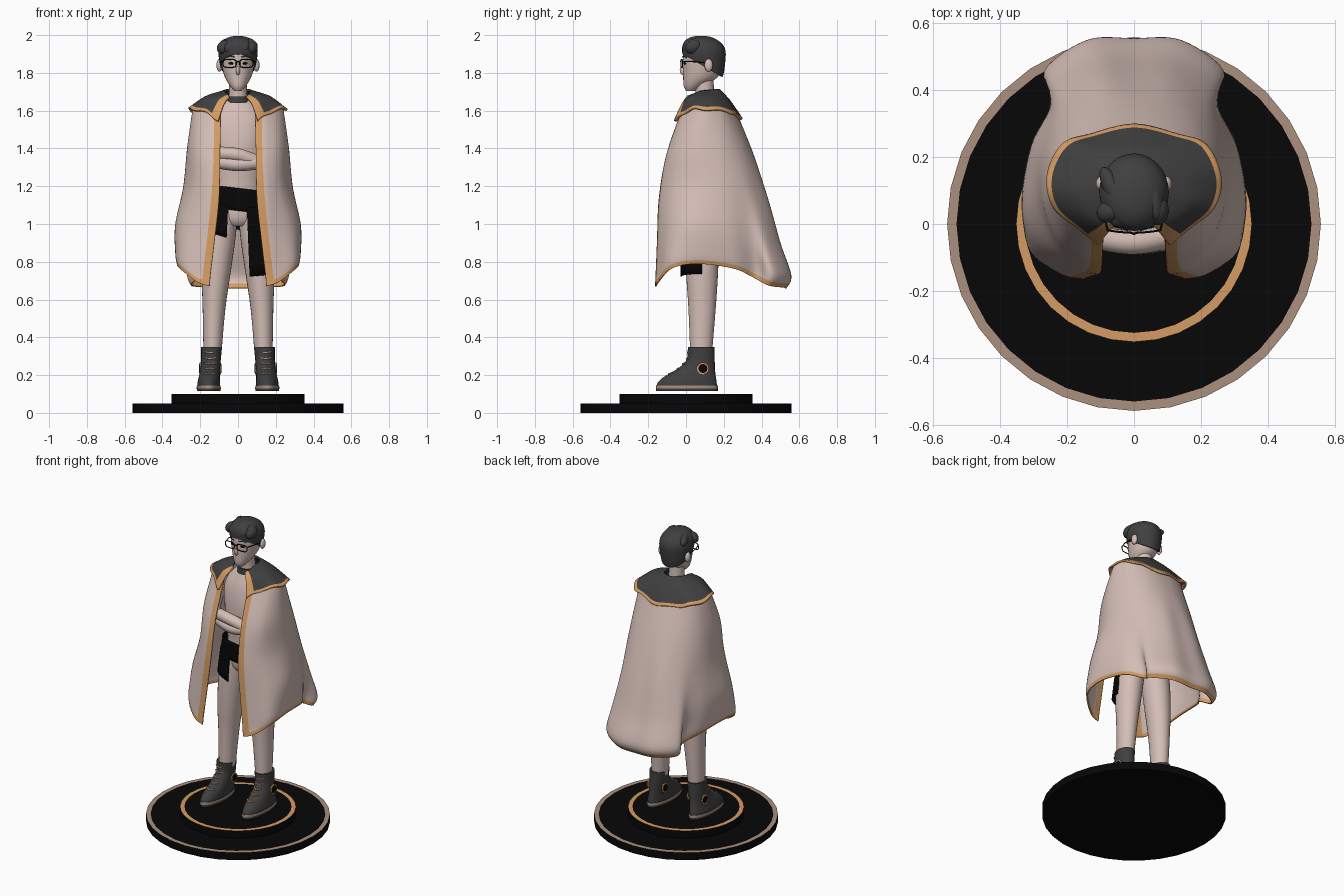
import bpy, bmesh, math
from mathutils import Vector

if "Cube" in bpy.data.objects:
    bpy.data.objects.remove(bpy.data.objects["Cube"])


def colour(name, r, g, b):
    m = bpy.data.materials.new(name)
    m.diffuse_color = (r, g, b, 1)
    m.use_nodes = True
    m.node_tree.nodes["Principled BSDF"].inputs["Base Color"].default_value = m.diffuse_color
    return m


CLOTH = colour("pale rose", 0.66, 0.515, 0.47)
DARK = colour("charcoal", 0.05, 0.05, 0.052)
BLACK = colour("black", 0.002, 0.002, 0.002)
ORANGE = colour("amber trim", 0.66, 0.33, 0.125)
TAUPE = colour("taupe", 0.40, 0.28, 0.205)


def spline(pts, k):
    """Catmull-Rom through tuples of any length, k steps per span."""
    if k == 1:
        return [tuple(p) for p in pts]
    out, n = [], len(pts)
    for i in range(n - 1):
        a, b, c, d = pts[max(i - 1, 0)], pts[i], pts[i + 1], pts[min(i + 2, n - 1)]
        for j in range(k):
            t = j / k
            out.append(tuple(0.5 * (2 * q + (r - p) * t + (2 * p - 5 * q + 4 * r - s) * t * t
                                    + (3 * q - p - 3 * r + s) * t ** 3)
                             for p, q, r, s in zip(a, b, c, d)))
    return out + [tuple(pts[-1])]


def grid(name, rows, mats, rule=None, closed=False, caps=False, angle=40, thick=0):
    """Skin a list of point rows; rule(row, column) picks the material."""
    bm = bmesh.new()
    vs = [[bm.verts.new(p) for p in r] for r in rows]
    n = len(rows[0])
    for i in range(len(rows) - 1):
        for j in range(n if closed else n - 1):
            k = (j + 1) % n
            f = bm.faces.new((vs[i][j], vs[i][k], vs[i + 1][k], vs[i + 1][j]))
            f.material_index = rule(i, j) if rule else 0
    if caps:
        bm.faces.new(vs[0])
        bm.faces.new(vs[-1])
    bmesh.ops.recalc_face_normals(bm, faces=bm.faces)
    me = bpy.data.meshes.new(name)
    bm.to_mesh(me)
    bm.free()
    for m in mats:
        me.materials.append(m)
    me.shade_smooth()
    me.set_sharp_from_angle(angle=math.radians(angle))
    ob = bpy.data.objects.new(name, me)
    bpy.context.collection.objects.link(ob)
    if thick:
        mod = ob.modifiers.new("thickness", "SOLIDIFY")
        mod.thickness, mod.offset = thick, 0
    return ob


def tube(name, rings, mats, k=4, n=28, rule=None, angle=40):
    """Stack of ellipses (x, y, z, rx, ry)."""
    rows = [[(x + rx * math.cos(2 * math.pi * j / n), y + ry * math.sin(2 * math.pi * j / n), z)
             for j in range(n)] for x, y, z, rx, ry in spline(rings, k)]
    return grid(name, rows, mats, rule, closed=True, caps=True, angle=angle)


def wire(name, pts, radius, mat, k=1, cyclic=False, res=3):
    cu = bpy.data.curves.new(name, "CURVE")
    cu.dimensions, cu.bevel_depth, cu.bevel_resolution, cu.use_fill_caps = "3D", radius, res, True
    path = spline(pts, k)
    sp = cu.splines.new("POLY")
    sp.points.add(len(path) - 1)
    for p, q in zip(sp.points, path):
        p.co = (*q, 1)
    sp.use_cyclic_u = cyclic
    cu.materials.append(mat)
    ob = bpy.data.objects.new(name, cu)
    bpy.context.collection.objects.link(ob)
    bpy.ops.object.select_all(action="DESELECT")
    ob.select_set(True)
    bpy.context.view_layer.objects.active = ob
    bpy.ops.object.convert(target="MESH")


def blob(name, loc, size, mat, rot=(0, 0, 0)):
    bpy.ops.mesh.primitive_uv_sphere_add(segments=20, ring_count=12, radius=1, location=loc, rotation=rot)
    ob = bpy.context.object
    ob.name, ob.scale = name, size
    ob.data.materials.append(mat)
    ob.data.shade_smooth()


def mirrored(half):
    return list(half) + [(-p[0], *p[1:]) for p in reversed(half[:-1])]


# Round two-step base with painted rings
tube("base", [(0, 0, z, r, r) for z, r in
              [(0, .558), (.05, .558), (.05, .53), (.05, .352), (.10, .352), (.10, .325)]],
     [BLACK, TAUPE, ORANGE], k=1, n=32, rule=lambda i, j: {1: 1, 4: 2}.get(i, 0), angle=30)

# Body
tube("torso", [(0, .085, .99, .08, .06), (0, .085, 1.04, .13, .085), (0, .08, 1.2, .12, .08),
               (0, .08, 1.4, .14, .095), (0, .09, 1.54, .15, .085), (0, .1, 1.63, .10, .06),
               (0, .1, 1.66, .05, .045)], [CLOTH])
tube("neck", [(0, .1, 1.6, .06, .055), (0, .1, 1.68, .048, .05), (0, .095, 1.77, .048, .05)], [CLOTH])
tube("shirt_collar", [(0, .095, 1.64, .062, .06), (0, .095, 1.675, .054, .056)], [DARK])
for s in (-1, 1):
    tube("leg", [(s * .075, .085, 1.1, .072, .085), (s * .095, .085, .95, .085, .09),
                 (s * .115, .085, .75, .077, .085), (s * .127, .085, .55, .06, .072),
                 (s * .135, .08, .32, .048, .058)], [CLOTH])
    # Crossed arms, one above the other
    z = 1.365 if s > 0 else 1.315
    wire("folded_arm", [(s * .16, .09, 1.55), (s * .20, .07, 1.43), (s * .195, .03, 1.34),
                        (s * .11, -.03, 1.33), (0, -.055, z), (-s * .11, -.04, z + .01)],
         .036, CLOTH, k=6, res=5)


# Hip wrap: waist band with one short and one long hanging panel
def wrap(name, a0, a1, top, low, slope=.12):
    rows = []
    for i in range(7):
        row = []
        for j in range(33):
            a = math.radians(a0 + (a1 - a0) * j / 32)
            z = top + (low - top) * i / 6
            f = (1.2 - z) / .5
            c, d = math.cos(a), math.sin(a)
            x = (.14 + .065 * f) * math.copysign(abs(d) ** .8, d)
            row.append((x, .085 - (.098 + .016 * f) * math.copysign(abs(c) ** .6, c), z - slope * x))
        rows.append(row)
    grid(name, rows, [BLACK], thick=.006)


wrap("waist_band", -180, 180, 1.19, 1.07)
wrap("long_hip_panel", 13, 90, 1.08, .715, -.1)
wrap("short_hip_panel", -90, -15, 1.08, .91, .3)
wrap("seat_panel", 90, 270, 1.08, .97)

# Cape: half cross-sections from front edge round to the back centre
top = [1.60, 1.61, 1.615, 1.62, 1.62, 1.615, 1.61, 1.605, 1.60]
hem = [.67, .695, .765, .79, .765, .715, .675, .665, .66]
levels = [
    (0, [(.09, -.02), (.15, .0), (.21, .05), (.235, .11), (.215, .17), (.18, .21), (.12, .24), (.06, .255), (0, .26)]),
    (.25, [(.095, -.10), (.15, -.09), (.22, -.04), (.262, .06), (.255, .17), (.22, .25), (.16, .31), (.08, .345),
           (0, .355)]),
    (.5, [(.10, -.14), (.165, -.125), (.235, -.06), (.28, .06), (.28, .19), (.24, .30), (.19, .37), (.10, .425),
          (0, .43)]),
    (.75, [(.125, -.15), (.19, -.135), (.285, -.07), (.328, .05), (.305, .22), (.25, .34), (.235, .42),
           (.12, .49), (0, .495)]),
    (.93, [(.145, -.157), (.21, -.14), (.305, -.08), (.328, .06), (.295, .25), (.225, .37), (.265, .455),
           (.14, .545), (0, .55)]),
    (1, [(.15, -.16), (.22, -.145), (.305, -.075), (.318, .06), (.285, .25), (.22, .36), (.245, .44),
         (.13, .52), (0, .525)]),
]
control = [spline(mirrored([(x, y, t + (h - t) * f) for (x, y), t, h in zip(lv, top, hem)]), 6)
           for f, lv in levels]
columns = [spline(c, 8) for c in zip(*control)]
rows = list(zip(*columns))
nr, nc = len(rows) - 1, len(columns) - 1
grid("cape", rows, [CLOTH, ORANGE],
     lambda i, j: int(i >= nr - 4 or j < 4 or j >= nc - 4), thick=.008, angle=60)

# Shoulder mantle with trimmed, gently scalloped edge
mantle = [
    [(.045, .01, 1.675), (.06, .04, 1.685), (.068, .08, 1.70), (.068, .12, 1.705), (.05, .155, 1.71),
     (.03, .17, 1.71), (0, .175, 1.71)],
    [(.075, -.02, 1.63), (.12, .01, 1.66), (.165, .07, 1.67), (.165, .13, 1.67), (.13, .19, 1.665),
     (.08, .22, 1.655), (0, .23, 1.65)],
    [(.105, -.06, 1.545), (.165, -.01, 1.585), (.238, .05, 1.608), (.258, .14, 1.605), (.215, .235, 1.59),
     (.13, .265, 1.572), (0, .295, 1.555)],
]
mrows = list(zip(*[spline(c, 8) for c in zip(*[spline(mirrored(m), 6) for m in mantle])]))
mr, mc = len(mrows) - 1, len(mrows[0]) - 1
mrows = [[(x, y, z + .006 * (i / mr) ** 3 * math.sin(j * 2 * math.pi / 9)) for j, (x, y, z) in enumerate(r)]
         for i, r in enumerate(mrows)]
grid("shoulder_mantle", mrows, [DARK, ORANGE],
     lambda i, j: int(i >= mr - 2 or j < 4 or j >= mc - 4), thick=.012, angle=60)

# Head and face
tube("head", [(0, .025, 1.705, .02, .025), (0, .04, 1.73, .042, .052), (0, .075, 1.775, .069, .09),
              (0, .09, 1.83, .084, .106), (0, .095, 1.88, .09, .112), (0, .095, 1.93, .085, .105),
              (0, .1, 1.965, .05, .07)], [CLOTH])
blob("nose", (0, -.016, 1.81), (.011, .016, .024), CLOTH, (.35, 0, 0))
blob("mouth", (0, -.009, 1.765), (.018, .005, .003), TAUPE)
for s in (-1, 1):
    blob("ear", (s * .098, .12, 1.84), (.016, .022, .034), CLOTH)
    blob("eye", (s * .038, -.007, 1.85), (.014, .004, .007), BLACK, (0, 0, s * .35))
    wire("eyebrow", [(s * .018, -.019, 1.884), (s * .04, -.012, 1.889), (s * .062, .004, 1.882)], .003, DARK)
    # Glasses: rounded lens frame and side arm
    loop = []
    for j in range(24):
        a = 2 * math.pi * j / 24
        c, d = math.cos(a), math.sin(a)
        x = .044 + .035 * math.copysign(abs(c) ** .55, c)
        loop.append((s * x, -.026 + 1.2 * x * x, 1.85 + .021 * math.copysign(abs(d) ** .55, d)))
    wire("lens_frame", loop, .003, BLACK, cyclic=True)
    wire("glasses_arm", [(s * .078, -.02, 1.86), (s * .092, .03, 1.86), (s * .096, .12, 1.852)], .003, BLACK)
wire("glasses_bridge", [(-.01, -.026, 1.857), (0, -.029, 1.86), (.01, -.026, 1.857)], .003, BLACK)

# Hair cap, cut along a slope from forehead to nape
hair = tube("hair", [(0, .13, 1.75, .06, .055), (0, .115, 1.8, .083, .085), (0, .1, 1.86, .098, .108),
                     (0, .095, 1.91, .104, .115), (0, .09, 1.945, .096, .108), (0, .083, 1.972, .077, .086),
                     (0, .08, 1.99, .045, .052), (0, .08, 1.996, .012, .015)], [DARK])
bm = bmesh.new()
bm.from_mesh(hair.data)
cut = bmesh.ops.bisect_plane(bm, geom=bm.verts[:] + bm.edges[:] + bm.faces[:],
                             plane_co=Vector((0, -.02, 1.90)), plane_no=Vector((0, .58, 1)), clear_inner=True)
bmesh.ops.edgeloop_fill(bm, edges=[e for e in cut["geom_cut"] if isinstance(e, bmesh.types.BMEdge)])
bm.to_mesh(hair.data)
bm.free()
# Swept-over locks across the brow and crown, flowing to one side
for i in range(5):
    x = -.07 + .035 * i
    blob("brow_lock", (x, .022 + 3.5 * x * x, 1.937), (.034, .045, .036), DARK, (.5, .25, -.5 + 8 * x))
for i in range(4):
    blob("crown_lock", (-.055 + .036 * i, .095, 1.957 - .004 * abs(i - 1.5)), (.03, .085, .032), DARK,
         (-.12, 0, .5 - .1 * i))

# High-top shoes
for s in (-1, 1):
    tube("shoe", [(s * .155, .005, .125, .058, .158), (s * .155, .005, .155, .06, .158),
                  (s * .152, .02, .19, .056, .138), (s * .147, .055, .235, .052, .098),
                  (s * .143, .077, .28, .052, .075), (s * .14, .08, .35, .055, .07)], [DARK])
    tube("sole", [(s * .155, .005, .115, .062, .163), (s * .155, .005, .13, .064, .165),
                  (s * .155, .005, .146, .063, .163)], [DARK, TAUPE], k=1, rule=lambda i, j: i)
    for y, z in ((-.09, .205), (-.046, .232), (-.017, .259), (.003, .286), (.009, .318)):
        x = s * .148
        wire("lace", [(x - .028, y + .015, z + .006), (x, y, z), (x + .028, y + .015, z + .006)], .005, TAUPE, k=3)
    # Round ankle patches on both sides
    for side in (-1, 1):
        x = s * .147 + side * .052
        for name, r, d, m in (("patch_ring", .032, .004, ORANGE), ("patch_centre", .024, .006, BLACK)):
            bpy.ops.mesh.primitive_cylinder_add(vertices=12, radius=r, depth=.008,
                                                location=(x + side * d * .5, .09, .235),
                                                rotation=(0, math.pi / 2, 0))
            bpy.context.object.name = name
            bpy.context.object.data.materials.append(m)
